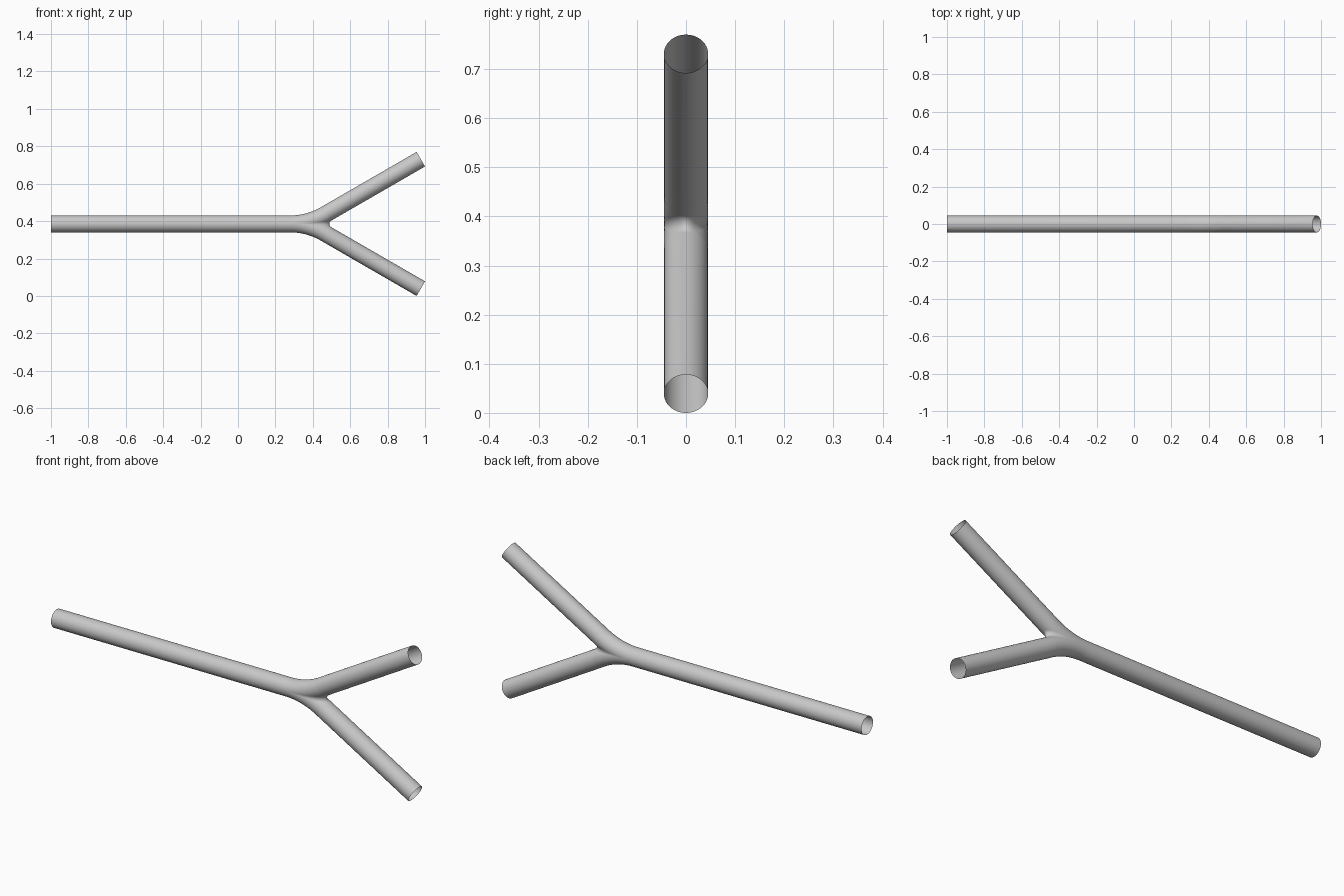
import bpy, bmesh
from math import sin, cos, tan, asin, pi, radians
from mathutils import Vector

cube = bpy.data.objects.get("Cube")
if cube:
    bpy.data.objects.remove(cube)

R = 0.045                  # tube radius
FILLET = 0.02              # rounding in the crotch
ANGLE = radians(30)        # each branch leaves the trunk at this angle
BRANCH = 0.692             # branch length from the fork corner
BEND = 0.1                 # distance from fork corner to start of the bend
BEND_R = BEND / tan(ANGLE / 2)
MID = BRANCH * sin(ANGLE) + R * cos(ANGLE)
CORNER = 1 - R * sin(ANGLE) - BRANCH * cos(ANGLE)
ARC_STEPS, BLEND_STEPS, RING, WEB = 20, 10, 48, 6
Y, Z = Vector((0, 1, 0)), Vector((0, 0, 1))


def centre_line():
    """Centre points and headings of the trunk and the upper branch."""
    path = [(Vector((-1, 0, 0)), 0.0)]
    for i in range(ARC_STEPS + 1):
        a = ANGLE * i / ARC_STEPS
        path.append((Vector((CORNER - BEND + BEND_R * sin(a), 0,
                             BEND_R * (1 - cos(a)))), a))
    along = Vector((cos(ANGLE), 0, sin(ANGLE)))
    split = (R + FILLET) / tan(ANGLE)      # where the branches separate
    for i in range(1, BLEND_STEPS + 1):
        t = 1 - (1 - i / BLEND_STEPS) ** 2
        d = BEND + (split - BEND) * t
        path.append((Vector((CORNER, 0, 0)) + along * d, ANGLE))
    path.append((Vector((CORNER, 0, 0)) + along * BRANCH, ANGLE))
    return path


def web(p, n, a):
    """Crotch rounding, from the middle plane up to the tube wall."""
    centre = p + (R + FILLET) * (cos(a) * n + sin(a) * Y)
    v = (p - centre).normalized()
    flat = Vector((v.x, v.y, 0)).normalized()
    e = asin(max(0, min(1, v.z)))
    return [centre + FILLET * (cos(e * j / WEB) * flat + sin(e * j / WEB) * Z)
            for j in range(WEB)]


def section(p, heading):
    n = Vector((-sin(heading), 0, cos(heading)))
    k = min(1, p.z / cos(heading) / (R + FILLET))
    reach = pi / 2 + asin(k)
    angles = [reach * (2 * j / RING - 1) for j in range(RING + 1)]
    wall = [p + R * (cos(a) * n + sin(a) * Y) for a in angles]
    return web(p, n, -reach) + wall + web(p, n, reach)[::-1]


# Upper half of the forked tube, open at its ends
bm = bmesh.new()
rows = [[bm.verts.new(c) for c in section(*s)] for s in centre_line()]
for i in range(len(rows) - 1):
    free = i == len(rows) - 2              # past the crotch: plain tube
    first, last = (WEB, WEB + RING) if free else (0, len(rows[0]) - 1)
    for j in range(first, last):
        bm.faces.new((rows[i][j], rows[i + 1][j],
                      rows[i + 1][j + 1], rows[i][j + 1]))
bmesh.ops.remove_doubles(bm, verts=bm.verts, dist=1e-5)
loose = [v for v in bm.verts if not v.link_faces]
bmesh.ops.delete(bm, geom=loose, context='VERTS')
mesh = bpy.data.meshes.new("forked_tube")
bm.to_mesh(mesh)
bm.free()
mesh.shade_smooth()

tube = bpy.data.objects.new("forked_tube", mesh)
tube.location.z = MID
bpy.context.collection.objects.link(tube)

# Lower half
mirror = tube.modifiers.new("lower_half", 'MIRROR')
mirror.use_axis = (False, False, True)
mirror.merge_threshold = 1e-4

# Colour
grey = bpy.data.materials.new("light_grey")
grey.use_nodes = True
colour = (0.58, 0.58, 0.58, 1)
grey.diffuse_color = colour
grey.node_tree.nodes["Principled BSDF"].inputs["Base Color"].default_value = colour
mesh.materials.append(grey)
